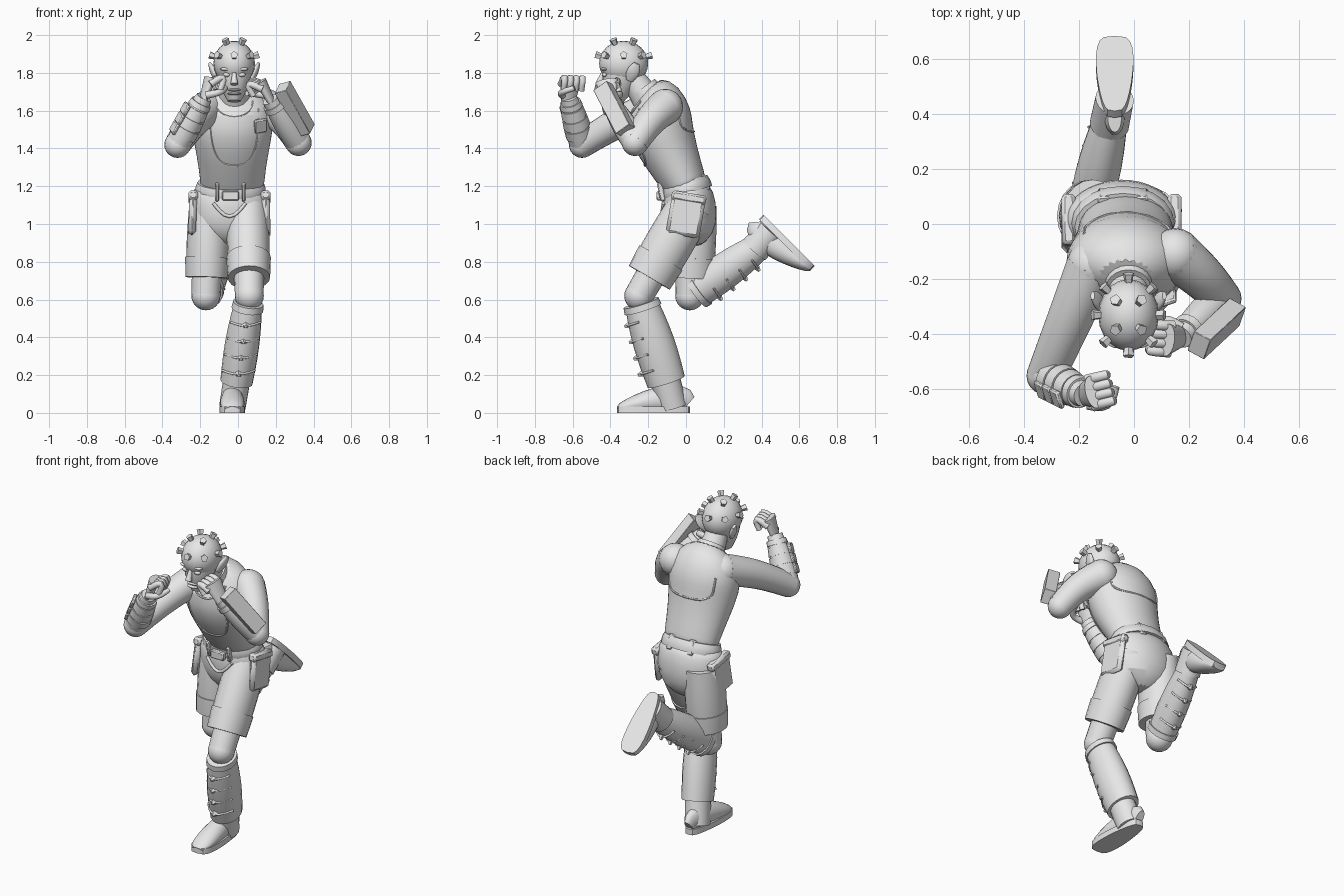
import bpy, bmesh, math
from mathutils import Vector, Matrix
from mathutils.bvhtree import BVHTree

if "Cube" in bpy.data.objects:
    bpy.data.objects.remove(bpy.data.objects["Cube"])

grey = bpy.data.materials.new("plain_grey")
grey.use_nodes = True
grey.diffuse_color = (*[.8] * 3, 1)
grey.node_tree.nodes["Principled BSDF"].inputs["Base Color"].default_value = grey.diffuse_color
X, Y, Z = Matrix.Identity(3)


def finish(name, bm, rounded=False, bevel=0):
    bmesh.ops.recalc_face_normals(bm, faces=bm.faces)
    mesh = bpy.data.meshes.new(name)
    bm.to_mesh(mesh)
    bm.free()
    mesh.materials.append(grey)
    mesh.shade_smooth()
    mesh.set_sharp_from_angle(angle=math.radians(40))
    part = bpy.data.objects.new(name, mesh)
    bpy.context.scene.collection.objects.link(part)
    if bevel:
        part.modifiers.new("soft_edge", "BEVEL").width = bevel
    if rounded:
        part.modifiers.new("rounded", "SUBSURF").render_levels = 1
    return part


def loft(name, rings, ref=X, sides=20, rounded=False):
    """Join ellipses (centre, side radius, depth radius) along a path."""
    bm, loops = bmesh.new(), []
    centres = [Vector(ring[0]) for ring in rings]
    last = len(rings) - 1
    for i, (centre, wide, deep) in enumerate(rings):
        along = (centres[min(i + 1, last)] - centres[max(i - 1, 0)]).normalized()
        side = (ref - along * along.dot(ref)).normalized()
        back = along.cross(side)
        turns = [math.tau * k / sides for k in range(sides)]
        loops.append([bm.verts.new(centres[i] + side * wide * math.cos(a) + back * deep * math.sin(a))
                      for a in turns])
    for low, high in zip(loops, loops[1:]):
        for k in range(sides):
            bm.faces.new((low[k - 1], low[k], high[k], high[k - 1]))
    bm.faces.new(loops[0])
    bm.faces.new(loops[-1])
    return finish(name, bm, rounded)


def limb(name, a, b, thick, thin, bulge=0, deep=1, bend=(0, 0, 0), ref=X, lo=0, hi=1, grow=0, steps=6):
    """Tapered, bulging tube from a to b; lo and hi pick out a stretch of it."""
    rings = []
    for i in range(steps + 1):
        t = lo + (hi - lo) * i / steps
        swell = math.sin(math.pi * t)
        r = thick + (thin - thick) * t + bulge * swell + grow
        rings.append((Vector(a).lerp(Vector(b), t) + Vector(bend) * swell, r, r * deep))
    return loft(name, rings, ref)


def frame(origin, up, ref):
    """Matrix whose z runs along up and whose x leans to ref."""
    z = Vector(up).normalized()
    x = (Vector(ref) - z * z.dot(Vector(ref))).normalized()
    return Matrix.Translation(Vector(origin)) @ Matrix((x, z.cross(x), z)).transposed().to_4x4()


def box(name, place, size, bevel=.006):
    bm = bmesh.new()
    bmesh.ops.create_cube(bm, size=1, matrix=place @ Matrix.Diagonal((*size, 1)))
    return finish(name, bm, bevel=bevel)


def ball(name, centre, radii):
    bm = bmesh.new()
    place = Matrix.Translation(centre) @ Matrix.Diagonal((*radii, 1))
    bmesh.ops.create_uvsphere(bm, u_segments=20, v_segments=12, radius=1, matrix=place)
    return finish(name, bm)


def stud(name, place, low, high):
    bm = bmesh.new()
    bmesh.ops.create_cone(bm, cap_ends=True, segments=5, radius1=low, radius2=high, depth=.035, matrix=place)
    return finish(name, bm)


def seam(name, wide, deep, top, facing, square=1):
    """Lay U-shaped piping on the front or back of the torso."""
    path = []
    for k in range(25):
        a = math.pi * k / 24
        x = math.copysign(abs(math.cos(a)) ** square, math.cos(a)) * wide
        origin = Vector((x - .02, -2 * facing, top - deep * math.sin(a) ** square))
        hit = skin.ray_cast(origin, Y * facing)[0]
        if hit:
            path.append((hit, .006, .006))
    loft(name, path, ref=Y, sides=6)


# Torso, neck and piping
torso = loft("torso", [((-.03, y, z), wide, deep) for y, z, wide, deep in (
    (.02, 1.15, .17, .11), (-.01, 1.22, .17, .12), (-.08, 1.36, .19, .15), (-.14, 1.5, .22, .18),
    (-.14, 1.6, .22, .17), (-.15, 1.68, .18, .13), (-.2, 1.73, .1, .08))], rounded=True)
limb("neck", (-.02, -.18, 1.62), (-.02, -.3, 1.8), .085, .06)
limb("collar", (-.02, -.2, 1.68), (-.02, -.23, 1.72), .09, .08)
bpy.context.view_layer.update()
skin = BVHTree.FromObject(torso, bpy.context.evaluated_depsgraph_get())
seam("bib_piping", .13, .3, 1.61, 1, .7)
seam("neckline_piping", .1, .08, 1.65, 1)
seam("back_yoke_piping", .16, .13, 1.62, -1, .4)
box("chest_patch", frame((.12, -.27, 1.52), (0, -.5, .9), (.9, .4, 0)), (.07, .02, .08))

# Head and face
middle = Vector((-.02, -.33, 1.85))
skull = Vector((.11, .13, .12))
ball("skull", middle, skull)
limb("jaw", (-.02, -.34, 1.82), (-.02, -.37, 1.65), .095, .035, bulge=.012, deep=1.1)
limb("nose", (-.02, -.44, 1.8), (-.02, -.46, 1.74), .01, .02)
for lip, z in (("upper_lip", 1.71), ("lower_lip", 1.69)):
    ball(lip, (-.02, -.42, z), (.035, .02, .008))
for s, side in ((-1, "right"), (1, "left")):
    x = -.02 + s * .04
    ball(side + "_eye", (x, -.43, 1.79), (.02, .015, .012))
    ball(side + "_brow", (x, -.43, 1.82), (.035, .02, .01))
    limb(side + "_ear", (x + s * .05, -.3, 1.76), (x + s * .09, -.26, 1.85), .01, .008, bulge=.008, deep=2)

# Studs over the scalp
for lift, count, turn in ((60, 4, 45), (18, 8, 0)):
    tilt = math.radians(lift)
    for k in range(count):
        a = math.radians(turn) + math.tau * k / count
        out = Vector((math.cos(a) * math.cos(tilt), math.sin(a) * math.cos(tilt), math.sin(tilt)))
        stud("scalp_stud", frame(middle + out * skull + out * .01, out, (.3, .2, .9)), .015, .021)

# Hips, belt and buckle
loft("hips", [((-.045, y, z), wide, deep) for y, z, wide, deep in (
    (0, 1.21, .18, .11), (.01, 1.16, .21, .14), (.02, 1.05, .21, .15), (.02, .95, .19, .13),
    (.01, .88, .06, .06))], rounded=True)
limb("belt", (-.04, .01, 1.16), (-.04, -.01, 1.22), .185, .175, deep=.73, bulge=.006)
box("buckle", frame((-.04, -.14, 1.15), Z, X), (.09, .03, .05))
limb("front_flap_trim", (-.13, -.12, 1.11), (.04, -.12, 1.11), .009, .009, bend=(0, -.01, -.07), ref=Y)
for x in (-.11, .03):
    box("buckle_strap", frame((x, -.13, 1.17), (0, -.2, 1), X), (.02, .03, .1))
    box("back_belt_tab", frame((x, .1, 1.22), (0, -.4, 1), X), (.04, .03, .09))

# Legs with turned-up shorts, shin guards and boots
legs = {"left": ((.05, .03, 1.1), (.06, -.25, .62), (-.01, -.1, .15), (-.03, .02, 0), Z),
        "right": ((-.15, .04, 1.1), (-.17, .02, .62), (-.08, .4, .89), (-.07, .41, 1.05), -Y - Z)}
calves = {"left": (.068, .085), "right": (.074, .058)}
for side, (hip, knee, ankle, heel, up) in legs.items():
    thigh = dict(a=hip, b=knee, thick=.108, thin=.098, bulge=.01, deep=1.12)
    limb(side + "_shorts_leg", **thigh, hi=.78)
    limb(side + "_hem", **thigh, lo=.58, hi=.8, grow=.006)
    limb(side + "_leg", hip, knee, .09, .076, lo=.6)
    ball(side + "_knee", knee, [.077] * 3)

    shin = dict(zip(("thick", "thin"), calves[side]), a=knee, b=ankle, bulge=.014, deep=1.2)
    limb(side + "_shin_guard", **shin, lo=.08, hi=.97)
    limb(side + "_guard_top", **shin, lo=.08, hi=.15, grow=.008)
    start, end = Vector(knee), Vector(ankle)
    out = (end - start).cross(X).normalized()
    thick, thin = calves[side]
    for k in range(4):
        t = .27 + k * .18
        r = thick + (thin - thick) * t + .014
        stud(side + "_guard_stud", frame(start.lerp(end, t) + out * r * 1.2, out, X), .022, .008)
        ridge = start.lerp(end, t) + out * r * .5
        limb(side + "_guard_ridge", ridge - X * r * .9, ridge + X * r * .9, .006, .006,
             bend=out * r * .72, ref=Z)

    place = frame(heel, up, -X)
    limb(side + "_ankle", start.lerp(end, .9), place @ Vector((0, .09, .03)), .072, .07, deep=1.1)
    bm, upper, length = bmesh.new(), [], .385
    outline = []
    for k in range(24):
        a = math.tau * k / 24
        t = (1 - math.cos(a)) / 2
        fullness = abs(math.sin(a)) ** .5
        wide = (.05 + .03 * t) * fullness
        outline.append(bm.verts.new(place @ Vector((math.copysign(wide, math.sin(a)), t * length, 0))))
        if 0 < k < 12:
            tall = (.095 - .06 * t) * fullness
            upper.append((place @ Vector((0, t * length, tall)), wide * .95, tall))
    sole = bmesh.ops.extrude_face_region(bm, geom=[bm.faces.new(outline)])["geom"]
    bmesh.ops.translate(bm, verts=[v for v in sole if isinstance(v, bmesh.types.BMVert)],
                        vec=up.normalized() * .035)
    finish(side + "_sole", bm)
    loft(side + "_boot", upper)

# Cargo pockets on the hips
for s, side in ((-1, "right"), (1, "left")):
    place = frame((-.045 + s * .195, 0, 1.05), (-s * .03, .17, 1), Y)
    box(side + "_cargo_pocket", place, (.18, .04, .23), .018)
    box(side + "_pocket_flap", place @ Matrix.Translation(Z * .09), (.185, .05, .05), .012)

# Arms and fists
arms = {"left": ((.15, -.11, 1.62), (.32, -.27, 1.43), (.17, -.41, 1.66), (.01, 0, .02),
                 (-.45, -.1, .85), (-.8, .2, -.4)),
        "right": ((-.15, -.15, 1.62), (-.32, -.55, 1.42), (-.18, -.62, 1.67), (0, 0, .02),
                  (.3, .1, .95), (1, .25, -.1))}
for side, (shoulder, elbow, wrist, bend, reach, palm) in arms.items():
    limb(side + "_upper_arm", shoulder, elbow, .095, .07, bend=bend)
    ball(side + "_shoulder", shoulder, [.095] * 3)
    ball(side + "_elbow", elbow, [.07] * 3)
    forearm = dict(a=elbow, b=wrist, thick=.066, thin=.043, bulge=.01)
    limb(side + "_forearm", **forearm)
    limb(side + "_cuff", **forearm, lo=.8, hi=.9, grow=.008)

    hand = frame(wrist, reach, palm) @ Matrix.Diagonal((1.2, 1.2, 1.2, 1))
    turn = hand.to_3x3()
    across = turn @ Y
    limb(side + "_palm", hand @ Vector((0, 0, -.02)), hand @ Vector((0, 0, .09)), .038, .06, deep=.5, ref=across)
    for k in range(4):
        y = (k - 1.5) * .027
        limb(side + "_finger", hand @ Vector((0, y, .06)), hand @ Vector((.05, y, .05)), .02, .015,
             bend=turn @ Vector((.02, 0, .05)), ref=across)
    limb(side + "_thumb", hand @ Vector((0, -.03, .01)), hand @ Vector((.08, 0, .07)), .02, .014,
         bend=turn @ Vector((.01, -.03, 0)), ref=across)

# Layered bracer on the right forearm, block on the left
start, end = Vector(elbow), Vector(wrist)
for k in range(3):
    t = .2 + k * .2
    limb("bracer_band", **forearm, lo=t, hi=t + .17, grow=.005, steps=1)
    spot = start.lerp(end, t + .08) + Vector((-.055, -.035, .02))
    box("bracer_plate", frame(spot, end - start, (-.8, -.4, .3)), (.02, .07, .06))
box("forearm_block", frame((.3, -.38, 1.61), (-.45, -.42, .8), (.85, -.47, .24)), (.07, .09, .29), .002)
